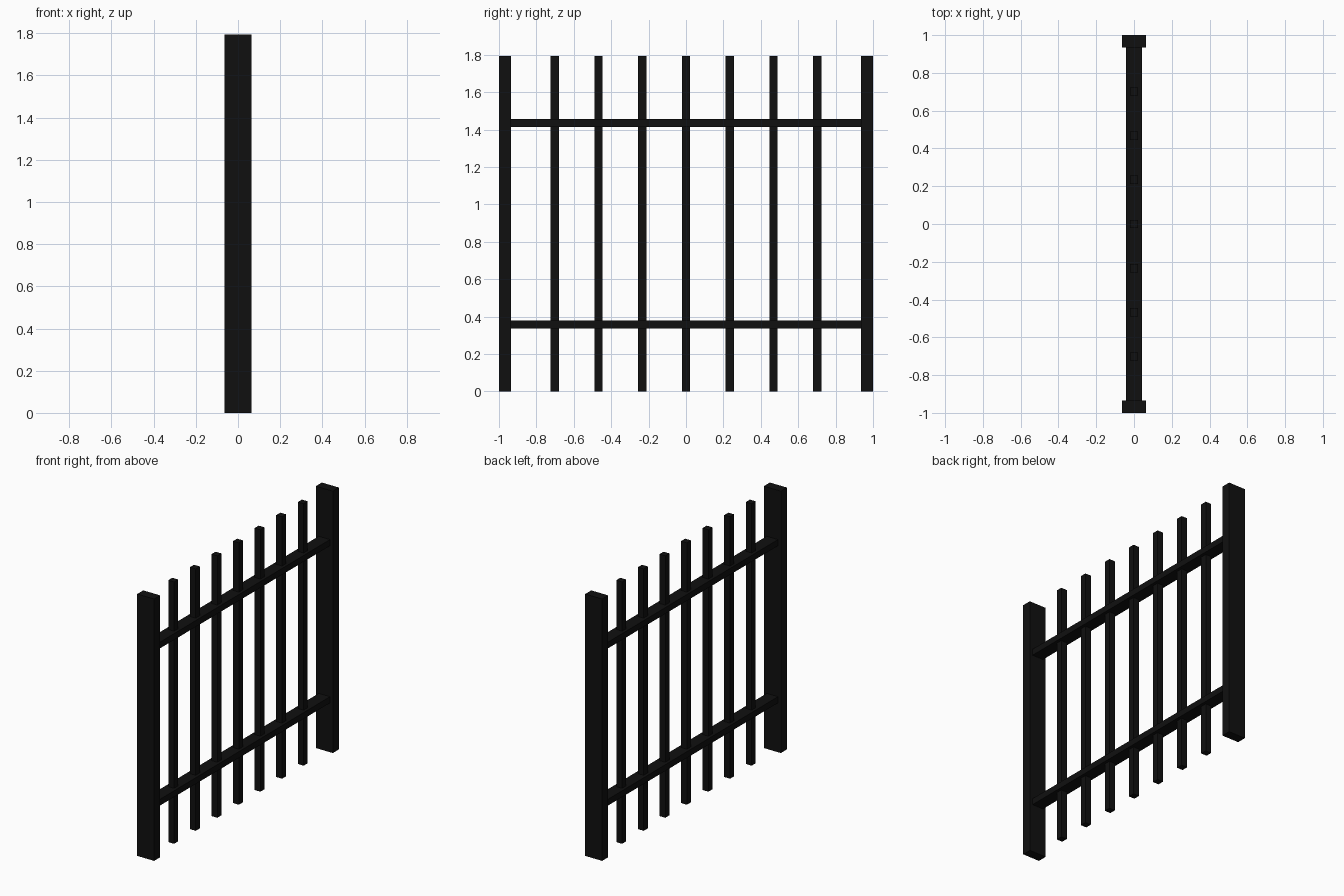
import bpy

if "Cube" in bpy.data.objects:
    bpy.data.objects.remove(bpy.data.objects["Cube"])

H = 1.795            # overall height
POST_X, POST_Y = 0.128, 0.065
BAR = 0.044          # square picket section
RAIL_X, RAIL_Z = 0.085, 0.043
INNER = 1 - POST_Y   # inner face of the posts

metal = bpy.data.materials.new("black_metal")
metal.diffuse_color = (0.005, 0.005, 0.005, 1)
metal.use_nodes = True
metal.node_tree.nodes["Principled BSDF"].inputs["Base Color"].default_value = metal.diffuse_color


def box(name, size, loc):
    bpy.ops.mesh.primitive_cube_add(size=1, location=loc)
    ob = bpy.context.object
    ob.name = name
    ob.scale = size
    bpy.ops.object.transform_apply(location=False, rotation=False, scale=True)
    ob.data.materials.append(metal)
    return ob


# End posts
for side, name in ((-1, "left_post"), (1, "right_post")):
    box(name, (POST_X, POST_Y, H), (0, side * (1 - POST_Y / 2), H / 2))

# Horizontal rails between the posts
for frac, name in ((0.2, "lower_rail"), (0.8, "upper_rail")):
    box(name, (RAIL_X, 2 * INNER, RAIL_Z), (0, 0, H * frac))

# Evenly spaced pickets passing through the rails
for i in range(-3, 4):
    box(f"picket_{i + 4}", (BAR, BAR, H), (0, i * INNER / 4, H / 2))
